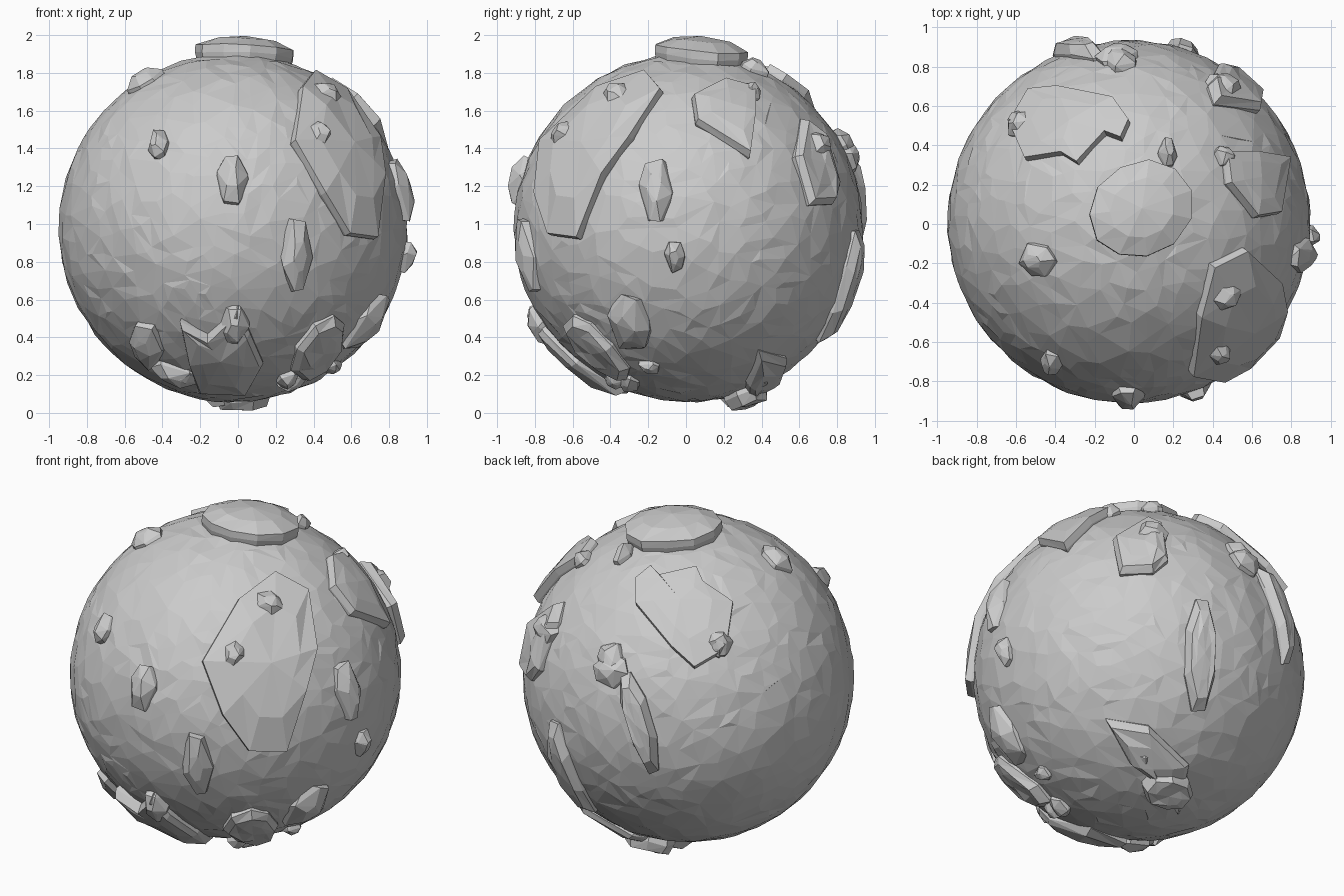
import bpy, bmesh, math, random
from mathutils import Vector

if "Cube" in bpy.data.objects:
    bpy.data.objects.remove(bpy.data.objects["Cube"])

random.seed(4)
C = Vector((-0.025, 0.012, 0.98))
R = 0.922


def make_view(az, el):
    """Viewing frame: azimuth from the front towards +x, and elevation."""
    a, e = math.radians(az), math.radians(el)
    d = Vector((math.sin(a) * math.cos(e), -math.cos(a) * math.cos(e), math.sin(e)))
    r = Vector((math.cos(a), math.sin(a), 0))
    return d, r, d.cross(r)


VIEWS = {"front": make_view(0, 0), "right": make_view(90, 0), "top": make_view(0, 90),
         "bottom": make_view(0, -90), "back_left": make_view(215, 25), "back_right": make_view(145, -25)}


def on_sphere(view, p):
    """Unit direction of the ball point seen at p; angled views measure from the ball centre."""
    d, r, up = VIEWS[view]
    o = Vector() if view.startswith("back") else C
    u, v = p[0] - o.dot(r), p[1] - o.dot(up)
    return (r * u + up * v + d * math.sqrt(max(R * R - u * u - v * v, 0))).normalized()


def oval(x, y, a, b, ang=0, n=8):
    """Slightly irregular oval outline."""
    ca, sa = math.cos(math.radians(ang)), math.sin(math.radians(ang))
    pts = []
    for i in range(n):
        t = 2 * math.pi * (i + 0.5) / n
        k = random.uniform(0.97, 1.08)
        s, c = a * k * math.cos(t), b * k * math.sin(t)
        pts.append((x + s * ca - c * sa, y + s * sa + c * ca))
    return pts


def finish(name, bm):
    bmesh.ops.recalc_face_normals(bm, faces=bm.faces)
    me = bpy.data.meshes.new(name)
    bm.to_mesh(me)
    bm.free()
    ob = bpy.data.objects.new(name, me)
    bpy.context.collection.objects.link(ob)
    return ob


def plate(name, view, pts, h, inset=0.94, rough=0.006, crown=0.0):
    """Raised slab: outline on the ball, steep wall, faceted top following the curve."""
    dirs = [on_sphere(view, p) for p in pts]
    mid = sum(dirs, Vector()).normalized()
    bm = bmesh.new()
    rings = []
    for t, rise in ((1, -0.05), (1, h * 0.3), (inset, h - crown), (inset * 0.6, h - crown * 0.3)):
        rings.append([bm.verts.new(C + mid.lerp(d, t).normalized() * (R + rise + random.uniform(-rough, rough)))
                      for d in dirs])
    top = bm.verts.new(C + mid * (R + h))
    n = len(dirs)
    for a, b in zip(rings, rings[1:]):
        for i in range(n):
            j = (i + 1) % n
            bm.faces.new((a[i], a[j], b[j]))
            bm.faces.new((a[i], b[j], b[i]))
    for i in range(n):
        bm.faces.new((rings[-1][i], rings[-1][(i + 1) % n], top))
    bm.faces.new(rings[0])
    return finish(name, bm)


def rock(name, view, x, y, w, l, h=0.056):
    """Small angular boulder: half width w, half length l, rise h."""
    d0 = on_sphere(view, (x, y))
    r = VIEWS[view][1]
    tx = (r - d0 * r.dot(d0)).normalized()
    ty = d0.cross(tx)
    bm = bmesh.new()
    for s, z in ((1.05, -0.05), (1, h * 0.3), (0.45, h)):
        for i in range(6):
            t = i * math.pi / 3 + random.uniform(-0.35, 0.35)
            bm.verts.new(C + d0 * (R + z + random.uniform(-0.01, 0.01))
                         + tx * w * s * math.cos(t) + ty * l * s * math.sin(t))
    bmesh.ops.convex_hull(bm, input=bm.verts)
    bmesh.ops.delete(bm, geom=[v for v in bm.verts if not v.link_faces], context="VERTS")
    return finish(name, bm)


# Main ball with irregular facets
bm = bmesh.new()
bmesh.ops.create_icosphere(bm, subdivisions=5, radius=R)
for v in bm.verts:
    jit = Vector([random.uniform(-0.014, 0.014) for _ in range(3)])
    v.co = (v.co + jit).normalized() * (R + random.uniform(-0.005, 0.005)) + C
finish("ball", bm).modifiers.new("facets", "DECIMATE").ratio = 0.4

# Large raised plates
plate("top_cap", "top", oval(.03, .07, .26, .23, 35, 11), .098, .96, .004, .03)
plate("upper_back_left_plate", "top", [(-.52, .66), (-.38, .68), (-.1, .62), (-.02, .51), (-.06, .42), (-.14, .45),
                                       (-.28, .3), (-.36, .35), (-.54, .32), (-.62, .5)], .045, .97)
plate("front_right_plate", "right", [(-.2, 1.78), (-.12, 1.69), (-.28, 1.44), (-.42, 1.25), (-.55, .92), (-.7, .94),
                                     (-.77, 1.15), (-.74, 1.42), (-.45, 1.7)], .05, .97, .004)
plate("upper_right_plate", "top", [(.44, .36), (.6, .36), (.76, .33), (.72, .05), (.6, .03), (.46, .2)], .05, .93)
plate("back_right_plate", "top", [(.4, .6), (.62, .56), (.64, .64), (.5, .76), (.42, .79), (.37, .69)],
      .06, .85, .012)
plate("lower_front_plate", "front", [(-.3, .5), (-.16, .42), (0, .57), (.06, .44), (.13, .28), (.05, .12),
                                     (-.2, .13), (-.26, .3)], .06, .88, .012)
plate("lower_front_right_plate", "front", oval(.42, .36, .09, .19, -38), .05, .8, .012)
plate("lower_back_plate", "back_right", [(-.24, -.32), (0, -.35), (.24, -.54), (.22, -.79), (.1, -.66), (-.09, -.55)],
      .05, .85, .012)
plate("underside_plate", "bottom", oval(.02, -.31, .15, .11), .078, .8, .012)

# Long bars on the back
plate("back_right_bar", "back_right", oval(.27, .06, .09, .33), .055, .75)
plate("back_left_bar", "back_left", oval(-.27, -.24, .07, .3, 16), .06, .7)

# Scattered boulders by view: position, half width, half length, optional rise
boulders = {
    "front": [(-.03, 1.23, .085, .14), (-.42, 1.42, .06, .09), (.31, .84, .09, .2), (.26, .19, .06, .07),
              (-.48, .36, .1, .18), (-.33, .21, .14, .09), (-.02, .46, .08, .13, .07), (.5, .25, .05, .06, .04),
              (.46, 1.67, .1, .08, .075), (.42, 1.46, .07, .09, .08)],
    "right": [(-.16, 1.18, .09, .18), (-.06, .83, .055, .09), (-.3, .47, .12, .19)],
    "top": [(-.49, -.18, .11, .09), (.17, .36, .05, .08), (-.58, .52, .06, .07), (.45, .68, .1, .1, .08),
            (-.09, .85, .11, .1), (.46, .34, .06, .06)],
    "bottom": [(.27, -.38, .08, .07, .045), (.28, .3, .08, .06, .045), (-.3, .4, .09, .07, .05)],
    "back_left": [(-.43, .09, .08, .12), (.17, .19, .08, .08)],
}
for view, items in boulders.items():
    for i, item in enumerate(items):
        rock(f"{view}_boulder_{i + 1}", view, *item)
